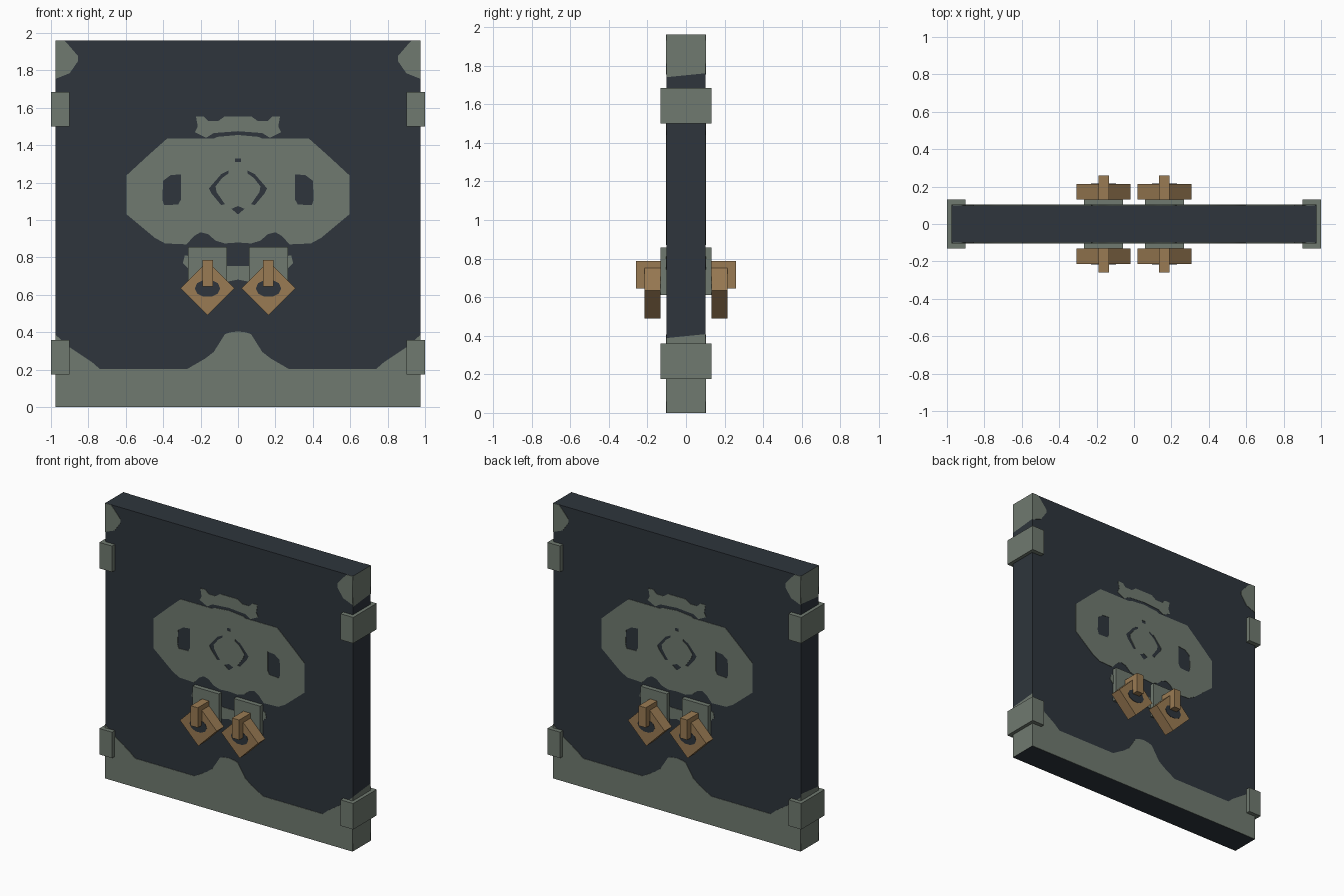
import bpy, bmesh, math
from mathutils import Matrix

if "Cube" in bpy.data.objects:
    bpy.data.objects.remove(bpy.data.objects["Cube"], do_unlink=True)


def material(name, rgb):
    col = [((c / 255 + 0.055) / 1.055) ** 2.4 for c in rgb] + [1.0]
    m = bpy.data.materials.new(name)
    m.use_nodes = True
    m.diffuse_color = col
    m.node_tree.nodes["Principled BSDF"].inputs["Base Color"].default_value = col
    return m


DARK = material("dark slate", (46, 53, 60))
GREEN = material("grey green metal", (112, 122, 112))
BRONZE = material("bronze", (154, 123, 83))


def add_object(name, mesh, *mats):
    for m in mats:
        mesh.materials.append(m)
    ob = bpy.data.objects.new(name, mesh)
    bpy.context.collection.objects.link(ob)
    return ob


def box(name, x, y, z, mat, turn=0.0):
    """Box from (min, max) ranges, turned about its own y axis."""
    mid = [(a + b) / 2 for a, b in (x, y, z)]
    size = [abs(b - a) for a, b in (x, y, z)]
    bm = bmesh.new()
    bmesh.ops.create_cube(bm, size=1, matrix=Matrix.Translation(mid)
                          @ Matrix.Rotation(turn, 4, 'Y') @ Matrix.Diagonal(size + [1]))
    me = bpy.data.meshes.new(name)
    bm.to_mesh(me)
    bm.free()
    return add_object(name, me, mat)


def mirrored(half):
    """Close a right-hand outline with its mirror image."""
    return half + [(-x, z) for x, z in reversed(half) if x]


def both(loop):
    return [loop, [(-x, z) for x, z in loop]]


def inlay(name, loops, y, mat):
    """Thin flat plate; inner loops become holes."""
    cu = bpy.data.curves.new(name, 'CURVE')
    cu.dimensions = '2D'
    cu.fill_mode = 'BOTH'
    cu.extrude = 0.0015
    for loop in loops:
        sp = cu.splines.new('POLY')
        sp.points.add(len(loop) - 1)
        for p, (x, z) in zip(sp.points, loop):
            p.co = (x, z, 0, 1)
        sp.use_cyclic_u = True
    tmp = bpy.data.objects.new(name + "_helper", cu)
    bpy.context.collection.objects.link(tmp)
    dg = bpy.context.evaluated_depsgraph_get()
    me = bpy.data.meshes.new_from_object(tmp.evaluated_get(dg))
    bpy.data.objects.remove(tmp, do_unlink=True)
    me.materials.clear()
    me.transform(Matrix.Translation((0, y, 0)) @ Matrix.Rotation(math.pi / 2, 4, 'X'))
    add_object(name, me, mat)


# Door slab, its narrow edges green at the foot and the top
slab = box("door_slab", (-.975, .975), (-.1, .1), (0, 1.96), DARK)
slab.data.materials.append(GREEN)
bm = bmesh.new()
bm.from_mesh(slab.data)
for z in (.398, 1.75):
    bmesh.ops.bisect_plane(bm, geom=bm.verts[:] + bm.edges[:] + bm.faces[:],
                           plane_co=(0, 0, z), plane_no=(0, -.1, 1))
bm.normal_update()
for f in bm.faces:
    z = f.calc_center_median().z
    if abs(f.normal.x) > .9 and not .398 < z < 1.75:
        f.material_index = 1
bm.to_mesh(slab.data)
bm.free()

# Hinge blocks wrapping the edges
for side, s in (("left", 1), ("right", -1)):
    for level, z in (("lower", (.175, .36)), ("upper", (1.5, 1.685))):
        box(f"{level}_{side}_hinge", (.9 * s, s), (-.132, .132), z, GREEN)

# Outlines of the inlays
foot = mirrored([(0, .405), (.04, .4), (.07, .39), (.095, .35), (.13, .295), (.175, .26),
                 (.27, .205), (.74, .205), (.78, .24), (.855, .29), (.9, .32),
                 (.975, .386), (.975, 0)])
corner = [(.93, 1.96), (.905, 1.935), (.855, 1.877), (.855, 1.85), (.9, 1.785),
          (.975, 1.755), (.975, 1.96)]
emblem = mirrored([(0, 1.455), (.11, 1.445), (.13, 1.435), (.38, 1.435), (.47, 1.355),
                   (.53, 1.3), (.595, 1.24), (.595, 1.03), (.445, .905), (.39, .875),
                   (.275, .87), (.235, .915), (.2, .935), (.16, .925), (.12, .89),
                   (.07, .875), (0, .88)])
crown = mirrored([(0, 1.555), (.07, 1.555), (.105, 1.53), (.16, 1.53), (.185, 1.555),
                  (.225, 1.555), (.215, 1.5), (.23, 1.47), (.17, 1.44), (.13, 1.465),
                  (0, 1.475)])
eye = [(.4, 1.21), (.36, 1.24), (.305, 1.245), (.305, 1.11), (.32, 1.083), (.395, 1.08),
       (.405, 1.11)]
chevron = [(.05, 1.265), (.09, 1.245), (.155, 1.17), (.14, 1.14), (.09, 1.08), (.07, 1.085),
           (.115, 1.15), (.12, 1.18), (.085, 1.225), (.05, 1.25)]
drop = mirrored([(0, 1.075), (.035, 1.06), (0, 1.03)][:2]) + [(0, 1.03)]
drop = [(0, 1.075), (.035, 1.06), (0, 1.03), (-.035, 1.06)]
dot = mirrored([(.015, 1.33), (.015, 1.31)])
chin = mirrored([(0, .755), (.1, .755), (.1, .8), (.285, .81), (.295, .77), (.265, .74),
                 (.1, .7), (.06, .67), (0, .682)])

# Everything on the front repeats on the back
for face, s in (("front", -1), ("back", 1)):
    y = .1015 * s
    inlay(f"{face}_foot_inlay", [foot], y, GREEN)
    inlay(f"{face}_corner_inlays", both(corner), y, GREEN)
    inlay(f"{face}_emblem", [emblem, drop, dot] + both(eye) + both(chevron), y, GREEN)
    inlay(f"{face}_emblem_crown", [crown], y, GREEN)
    inlay(f"{face}_emblem_chin", [chin], y, GREEN)

    # Knockers: back plate, diamond ring with dark centre, holding lug
    for side, c in (("left", .163), ("right", -.163)):
        tag = f"{face}_{side}"
        box(tag + "_knocker_plate", (c - .104, c + .104), (.09 * s, .132 * s), (.61, .857), GREEN)
        h = .145 / math.sqrt(2)
        box(tag + "_knocker_ring", (c - h, c + h), (.132 * s, .214 * s),
            (.635 - h, .635 + h), BRONZE, math.pi / 4)
        hole = [(c + .068 * math.cos(a), .635 + .047 * math.sin(a))
                for a in (math.tau * i / 10 for i in range(10))]
        inlay(tag + "_ring_centre", [hole], .2145 * s, DARK)
        box(tag + "_knocker_lug", (c - .028, c + .028), (.132 * s, .26 * s), (.645, .787), BRONZE)
